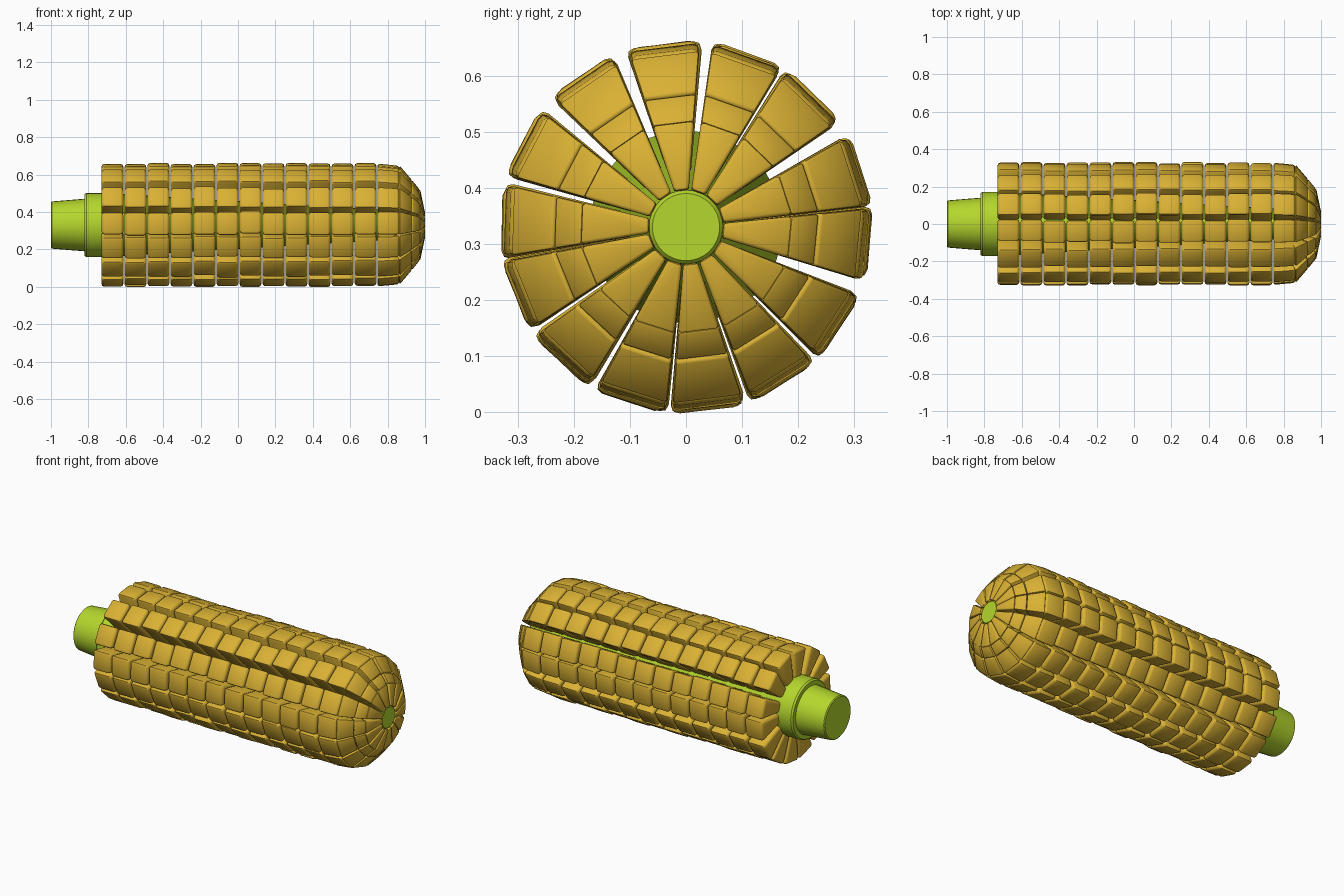
import bpy, bmesh, math, random
from mathutils import Vector

cube = bpy.data.objects.get("Cube")
if cube:
    bpy.data.objects.remove(cube, do_unlink=True)
random.seed(4)
AXIS_Z = 0.33


def material(name, rgb):
    mat = bpy.data.materials.new(name)
    mat.use_nodes = True
    mat.diffuse_color = (*rgb, 1)
    bsdf = mat.node_tree.nodes["Principled BSDF"]
    bsdf.inputs["Base Color"].default_value = (*rgb, 1)
    bsdf.inputs["Roughness"].default_value = 0.6
    return mat


def finish(bm, name, mat, angle):
    bmesh.ops.recalc_face_normals(bm, faces=bm.faces[:])
    mesh = bpy.data.meshes.new(name)
    bm.to_mesh(mesh)
    bm.free()
    mesh.materials.append(mat)
    obj = bpy.data.objects.new(name, mesh)
    obj.location.z = AXIS_Z
    bpy.context.collection.objects.link(obj)
    bpy.ops.object.select_all(action="DESELECT")
    obj.select_set(True)
    bpy.context.view_layer.objects.active = obj
    bpy.ops.object.shade_smooth_by_angle(angle=math.radians(angle))


def lathe(name, profile, mat, sides=32):
    """Solid of revolution about x from (x, radius) points."""
    bm = bmesh.new()
    rings = []
    for x, r in profile:
        rings.append([bm.verts.new((x, r * math.cos(a), r * math.sin(a)))
                      for a in (math.tau * i / sides for i in range(sides))])
    for a, b in zip(rings, rings[1:]):
        for i in range(sides):
            j = (i + 1) % sides
            bm.faces.new((a[i], a[j], b[j], b[i]))
    bm.faces.new(rings[0])
    bm.faces.new(rings[-1])
    finish(bm, name, mat, 30)


def add_kernel(target, outer, inner, angle, spread, bevel):
    """Rounded wedge between an outer and an inner (x, radius) edge."""
    bm = bmesh.new()
    radial = Vector((0, math.cos(angle), math.sin(angle)))
    side = Vector((0, -math.sin(angle), math.cos(angle)))
    loops = []
    for (x0, r0), (x1, r1) in (outer, inner):
        loops.append([bm.verts.new(Vector((x, 0, 0)) + radial * r + side * (s * r * spread))
                      for x, r, s in ((x0, r0, -1), (x1, r1, -1), (x1, r1, 1), (x0, r0, 1))])
    top, bottom = loops
    bm.faces.new(top)
    bm.faces.new(bottom)
    for i in range(4):
        j = (i + 1) % 4
        bm.faces.new((top[i], top[j], bottom[j], bottom[i]))
    edges = [e for e in bm.edges if not all(v in bottom for v in e.verts)]
    bmesh.ops.bevel(bm, geom=edges, offset=bevel, segments=2,
                    profile=0.5, affect="EDGES", clamp_overlap=True)
    temp = bpy.data.meshes.new("kernel_part")
    bm.to_mesh(temp)
    bm.free()
    target.from_mesh(temp)
    bpy.data.meshes.remove(temp)


green = material("husk_green", (0.46, 0.68, 0.026))
yellow = material("kernel_yellow", (0.70, 0.44, 0.035))

# Cob core and stalk
lathe("cob_core", [(-0.82, 0.165), (-0.81, 0.172), (-0.73, 0.172),
                   (0.75, 0.082), (0.985, 0.066), (0.992, 0.06)], green)
lathe("stalk", [(-1.0, 0.12), (-0.995, 0.126), (-0.9, 0.134), (-0.8, 0.142)], green)

# Kernel columns: straight body rows, then three rows closing over the tip
column_angles = [97, 70.5, 46, 18, -5.5, -33, -58, -83, -107.5, -133, -158, 178, 152.5, 124.5]
tip_rows = [((0.745, 0.324), (0.862, 0.313)), ((0.866, 0.311), (0.93, 0.237)),
            ((0.932, 0.235), (0.972, 0.186)), ((0.974, 0.188), (1.0, 0.066))]
START, PITCH, LENGTH = -0.73, 0.123, 0.117

for n, degrees in enumerate(column_angles):
    bm = bmesh.new()
    for row in range(12):
        x0 = START + row * PITCH
        x1 = x0 + LENGTH
        r = 0.325 + random.uniform(-0.004, 0.004)
        angle = math.radians(degrees + random.uniform(-1, 1))
        add_kernel(bm, ((x0, r), (x1, r)), ((x0, 0.1), (x1, 0.1)),
                   angle, random.uniform(0.185, 0.2), 0.015)
    for row, outer in enumerate(tip_rows):
        # Tip wedges point back at a focus inside the cob
        inner = [tuple(Vector(p).lerp(Vector((0.72, 0.05)), 0.55)) for p in outer]
        if row == 0:
            inner = [(outer[0][0], 0.1), (outer[1][0], 0.1)]
        add_kernel(bm, outer, inner, math.radians(degrees), 0.2, 0.013 if row == 0 else 0.006)
    finish(bm, f"kernel_column_{n + 1:02d}", yellow, 50)
